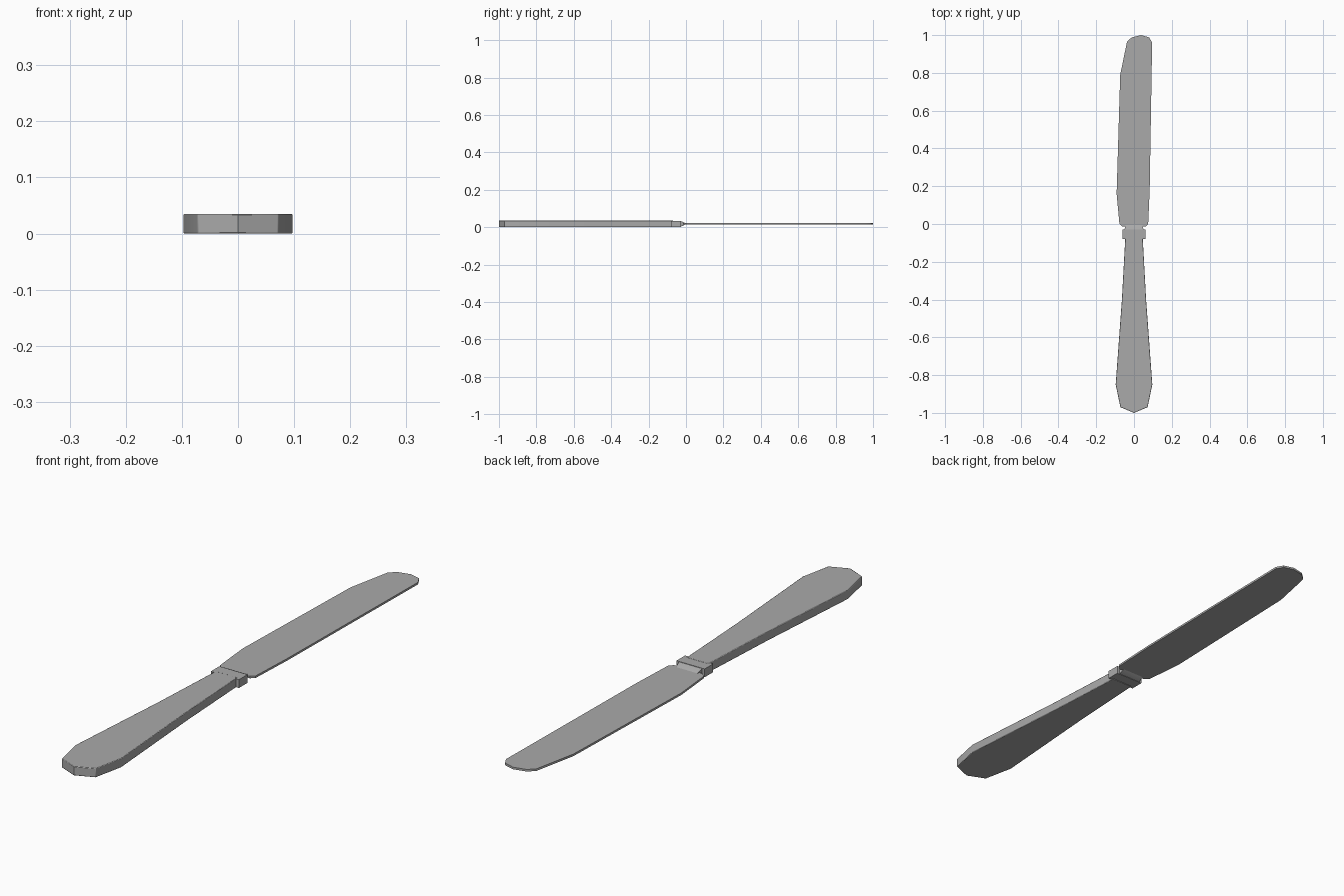
import bpy, bmesh, math

cube = bpy.data.objects.get("Cube")
if cube:
    bpy.data.objects.remove(cube, do_unlink=True)

steel = bpy.data.materials.new("steel grey")
steel.use_nodes = True
GREY = (0.4, 0.4, 0.4, 1)
steel.diffuse_color = GREY
steel.node_tree.nodes["Principled BSDF"].inputs["Base Color"].default_value = GREY


def finish(name, bm, bevel):
    bmesh.ops.recalc_face_normals(bm, faces=bm.faces)
    mesh = bpy.data.meshes.new(name)
    bm.to_mesh(mesh)
    bm.free()
    mesh.materials.append(steel)
    obj = bpy.data.objects.new(name, mesh)
    bpy.context.collection.objects.link(obj)
    if bevel:
        mod = obj.modifiers.new("soft edges", "BEVEL")
        mod.width = bevel
        mod.segments = 2
        mod.limit_method = "ANGLE"
        mod.angle_limit = math.radians(50)
    bpy.ops.object.select_all(action="DESELECT")
    bpy.context.view_layer.objects.active = obj
    obj.select_set(True)
    bpy.ops.object.shade_smooth_by_angle(angle=math.radians(40))
    return obj


def plate(name, outline, z0, z1, bevel=0):
    """Flat outline raised to a solid."""
    bm = bmesh.new()
    face = bm.faces.new([bm.verts.new((x, y, z0)) for x, y in outline])
    top = bmesh.ops.extrude_face_region(bm, geom=[face])["geom"]
    verts = [v for v in top if isinstance(v, bmesh.types.BMVert)]
    bmesh.ops.translate(bm, verts=verts, vec=(0, 0, z1 - z0))
    return finish(name, bm, bevel)


def loft(name, sections):
    """Rectangular sections (y, half width, bottom, top) joined along y."""
    bm = bmesh.new()
    rings = []
    for y, w, lo, hi in sections:
        corners = [(-w, lo), (w, lo), (w, hi), (-w, hi)]
        rings.append([bm.verts.new((x, y, z)) for x, z in corners])
    for a, b in zip(rings, rings[1:]):
        for i in range(4):
            j = (i + 1) % 4
            bm.faces.new((a[i], a[j], b[j], b[i]))
    bm.faces.new(rings[0])
    bm.faces.new(rings[-1])
    return finish(name, bm, 0)


# Handle: flared, blunt pointed butt, mirrored about the centre line
half = [(0.046, -0.07), (0.064, -0.4), (0.097, -0.85), (0.072, -0.97)]
handle = half + [(0, -1.0)] + [(-x, y) for x, y in reversed(half)]
plate("handle", handle, 0, 0.035, 0.002)

# Collar block, and the neck that thins down into the blade
loft("collar", [(-0.08, 0.06, 0.002, 0.034), (-0.028, 0.06, 0.002, 0.034)])
loft("neck", [(-0.03, 0.05, 0.003, 0.033), (-0.02, 0.048, 0.006, 0.03),
              (-0.005, 0.046, 0.014, 0.022)])

# Blade: straight back, gently bowed cutting edge, rounded tip
blade = [(-0.06, -0.014), (0.06, -0.014), (0.075, 0), (0.083, 0.18),
         (0.09, 0.6), (0.096, 0.96), (0.08, 0.988), (0.037, 1.0),
         (-0.012, 0.988), (-0.037, 0.965), (-0.073, 0.79),
         (-0.092, 0.16), (-0.077, 0)]
plate("blade", blade, 0.014, 0.022)
